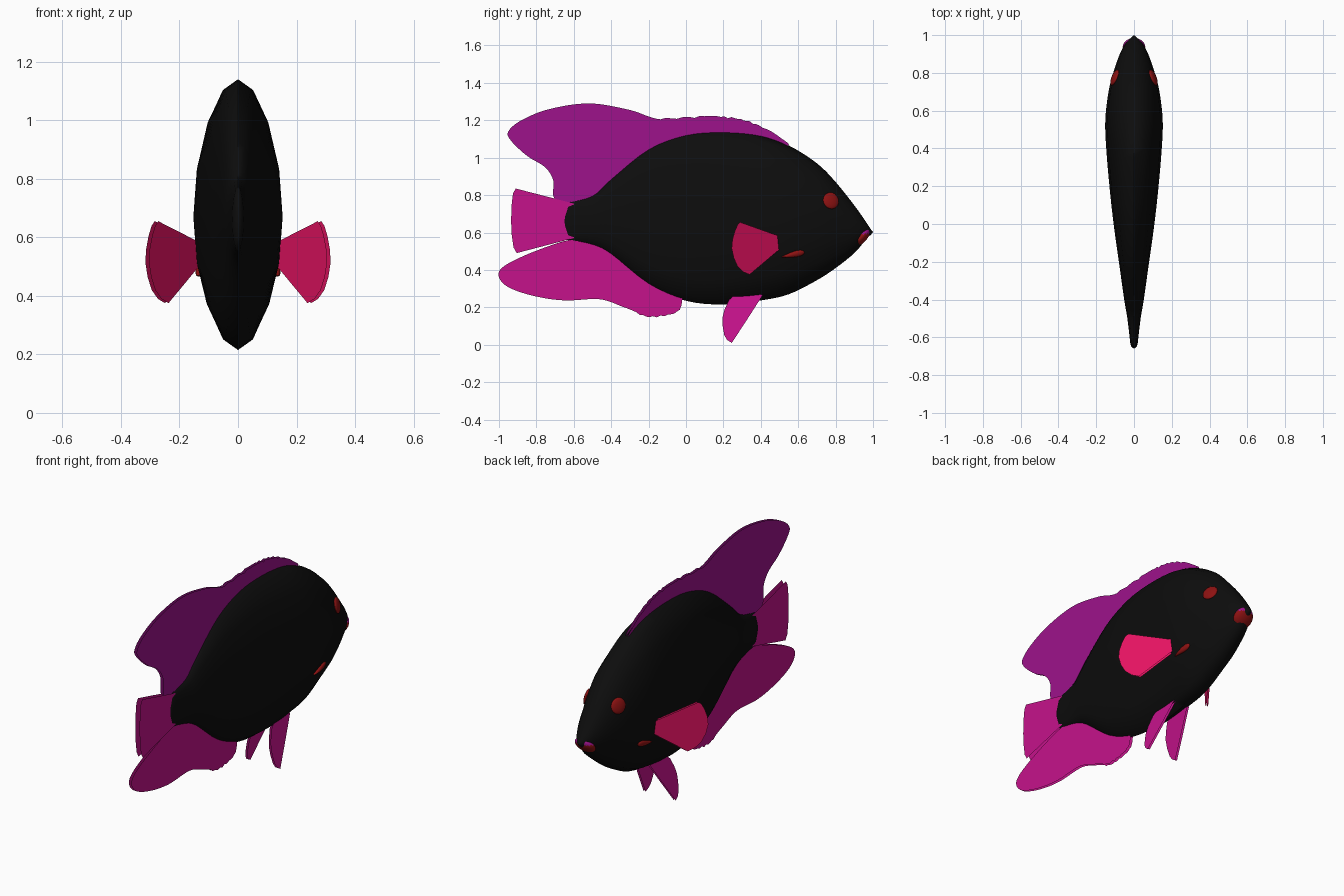
import bpy, bmesh, math
from mathutils import Vector, Matrix

cube = bpy.data.objects.get("Cube")
if cube:
    bpy.data.objects.remove(cube)


def material(name, r, g, b):
    mat = bpy.data.materials.new(name)
    mat.use_nodes = True
    mat.diffuse_color = (r, g, b, 1)
    mat.node_tree.nodes["Principled BSDF"].inputs["Base Color"].default_value = (r, g, b, 1)
    return mat


black = material("black_scales", .004, .004, .004)
purple = material("purple_fin", .34, .006, .26)
magenta = material("magenta_fin", .56, .006, .26)
crimson = material("crimson_fin", .77, .006, .12)
red = material("dark_red", .27, .006, .006)


def finish(name, bm, *mats, angle=40):
    """Turn a bmesh into a smooth shaded object."""
    bmesh.ops.recalc_face_normals(bm, faces=bm.faces)
    mesh = bpy.data.meshes.new(name)
    bm.to_mesh(mesh)
    bm.free()
    obj = bpy.data.objects.new(name, mesh)
    bpy.context.collection.objects.link(obj)
    for mat in mats:
        mesh.materials.append(mat)
    bpy.ops.object.select_all(action='DESELECT')
    obj.select_set(True)
    bpy.context.view_layer.objects.active = obj
    bpy.ops.object.shade_smooth_by_angle(angle=math.radians(angle))
    return obj


def smooth_path(points, steps, closed):
    """Catmull-Rom curve through points of any dimension."""
    pts = [Vector(p) for p in points]
    n = len(pts)
    pick = (lambda i: pts[i % n]) if closed else (lambda i: pts[max(0, min(n - 1, i))])
    out = []
    for i in range(n if closed else n - 1):
        a, b, c, d = (pick(i + k) for k in (-1, 0, 1, 2))
        for s in range(steps):
            t = s / steps
            out.append((b * 2 + (c - a) * t + (a * 2 - b * 5 + c * 4 - d) * t * t
                        + (b * 3 - a - c * 3 + d) * t ** 3) / 2)
    return out if closed else out + [pts[-1]]


# Body: stations of (y, half width, top, bottom), tail to nose
stations = smooth_path([
    (-.63, .02, .768, .555), (-.5, .035, .8, .53), (-.4, .052, .89, .48),
    (-.2, .08, 1.05, .32), (0, .108, 1.125, .235), (.2, .13, 1.14, .215),
    (.4, .147, 1.12, .237), (.55, .152, 1.065, .27), (.7, .135, .97, .345),
    (.8, .11, .87, .41), (.9, .075, .745, .49), (.96, .042, .66, .56),
    (.99, .012, .615, .59)], 4, False)


def ring(bm, y, w, top, bottom, sides=16):
    mid, half = (top + bottom) / 2, (top - bottom) / 2
    turns = [2 * math.pi * i / sides for i in range(sides)]
    return [bm.verts.new((w * math.sin(a), y, mid + half * math.cos(a))) for a in turns]


bm = bmesh.new()
rings = [ring(bm, -.65, .014, .72, .6)] + [ring(bm, *s) for s in stations]
for a, b in zip(rings, rings[1:]):
    for i in range(len(a)):
        j = (i + 1) % len(a)
        bm.faces.new((a[i], a[j], b[j], b[i]))
for end, y in ((rings[0], -.66), (rings[-1], 1)):
    tip = bm.verts.new((0, y, sum(v.co.z for v in end) / len(end)))
    for i, v in enumerate(end):
        bm.faces.new((v, end[(i + 1) % len(end)], tip))
finish("body", bm, black, angle=60)


def flank(y, z):
    """Half width of the body at a point on its side."""
    for a, b in zip(stations, stations[1:]):
        if a[0] <= y <= b[0]:
            _, w, top, bottom = a.lerp(b, (y - a[0]) / (b[0] - a[0]))
            u = (2 * z - top - bottom) / (top - bottom)
            return w * math.sqrt(max(0, 1 - u * u))
    return 0


def fin(name, outline, mat, thick=.008, rim=.012, place=lambda v: v):
    """Thin blade with a rounded rim; outline is a list of (y, z)."""
    bm = bmesh.new()
    face = bm.faces.new([bm.verts.new((0, y, z)) for y, z in outline])
    face.normal_update()
    for height in (.65, 1, 1):
        bmesh.ops.inset_region(bm, faces=[face], thickness=rim, use_even_offset=False)
        for v in face.verts:
            v.co.x = thick * height
    bmesh.ops.triangulate(bm, faces=[face])
    bmesh.ops.mirror(bm, geom=bm.verts[:] + bm.edges[:] + bm.faces[:],
                     axis='X', merge_dist=.0001)
    for v in bm.verts:
        v.co = place(v.co)
    finish(name, bm, mat, angle=50)


def scallop(path, low, high, inside, depth):
    """Ripple the free edge of a fin between two y values."""
    return [(y, z + depth * abs(math.sin(y * 70))) if low < y < high and not inside(y, z)
            else (y, z) for y, z in path]


# Median fins
dorsal = smooth_path([
    (.55, 1.07), (.39, 1.165), (.26, 1.205), (.1, 1.215), (-.135, 1.205), (-.3, 1.255),
    (-.515, 1.29), (-.73, 1.26), (-.88, 1.2), (-.95, 1.14), (-.935, 1.09), (-.85, 1.01),
    (-.755, .95), (-.71, .88), (-.705, .785), (-.62, .75), (-.45, .77), (-.2, .95),
    (.1, 1.06), (.4, 1.06)], 8, True)
fin("dorsal_fin", scallop(dorsal, -.13, .5, lambda y, z: z < 1.1, .01), purple)

anal = smooth_path([
    (-.62, .56), (-.74, .525), (-.89, .465), (-.985, .41), (-1, .36), (-.945, .305),
    (-.81, .26), (-.65, .237), (-.46, .243), (-.33, .2), (-.195, .155), (-.05, .18),
    (-.02, .24), (-.03, .3), (-.2, .4), (-.45, .57)], 8, True)
fin("anal_fin", scallop(anal, -.25, -.03, lambda y, z: z > .22, -.009), magenta)

fin("tail_fin", [(-.6, .755), (-.91, .835), (-.925, .81), (-.933, .74), (-.935, .66),
                 (-.932, .59), (-.922, .52), (-.905, .49), (-.6, .57)], magenta, .014)

# Paired fins
pelvic = [(.41, .265), (.33, .14), (.245, .01), (.22, .025), (.205, .05), (.196, .1),
          (.195, .145), (.205, .185), (.23, .24), (.3, .3)]
pectoral = [(.5, .58), (.5, .51), (.34, .375), (.305, .39), (.275, .42), (.255, .465),
            (.244, .515), (.248, .56), (.26, .605), (.275, .64), (.29, .655)]
for side, label in ((1, "left"), (-1, "right")):
    fin(label + "_pelvic_fin", pelvic, magenta, .006, .01,
        lambda v: Vector((side * (v.x + .05 + (.25 - v.z) * .2), v.y, v.z)))
    fin(label + "_pectoral_fin", pectoral, crimson, .006, .01,
        lambda v: Vector((side * (v.x + .142 + (.485 - v.y) * .7), v.y, v.z)))


def bump(name, side, y, z, size, roll, taper=0):
    """Flattened ellipsoid lying on the flank."""
    e = .01
    slope_y = (flank(y + e, z) - flank(y - e, z)) / (2 * e)
    slope_z = (flank(y, z + e) - flank(y, z - e)) / (2 * e)
    turn = Vector((1, -slope_y, -slope_z)).to_track_quat('X', 'Z').to_matrix().to_4x4()
    bm = bmesh.new()
    bmesh.ops.create_uvsphere(bm, u_segments=20, v_segments=12, radius=1)
    for v in bm.verts:
        v.co.z *= 1 + taper * v.co.y
    move = Matrix.Translation((flank(y, z), y, z)) @ turn @ Matrix.Rotation(roll, 4, 'X')
    bm.transform(Matrix.Scale(side, 4, (1, 0, 0)) if side > 0 else Matrix.Diagonal((-1, 1, 1, 1)))
    bm.transform(Matrix.Diagonal((*size, 1)))
    bm.transform(move)
    if side < 0:
        bm.transform(Matrix.Diagonal((-1, 1, 1, 1)))
    finish(name, bm, red)


# Eyes and gill marks
for side, label in ((1, "left"), (-1, "right")):
    bump(label + "_eye", side, .775, .77, (.014, .045, .045), 0)
    bump(label + "_gill_mark", side, .572, .482, (.012, .062, .015), .22, .6)

# Mouth wrapped under the snout, with a purple upper lip
bm = bmesh.new()
bmesh.ops.create_uvsphere(bm, u_segments=24, v_segments=16, radius=1)
bm.transform(Matrix.Translation((0, .937, .575)) @ Matrix.Rotation(.84, 4, 'X')
             @ Matrix.Diagonal((.06, .062, .03, 1)))
for f in bm.faces:
    f.material_index = int(f.calc_center_median().z > .592)
finish("mouth", bm, red, purple)
